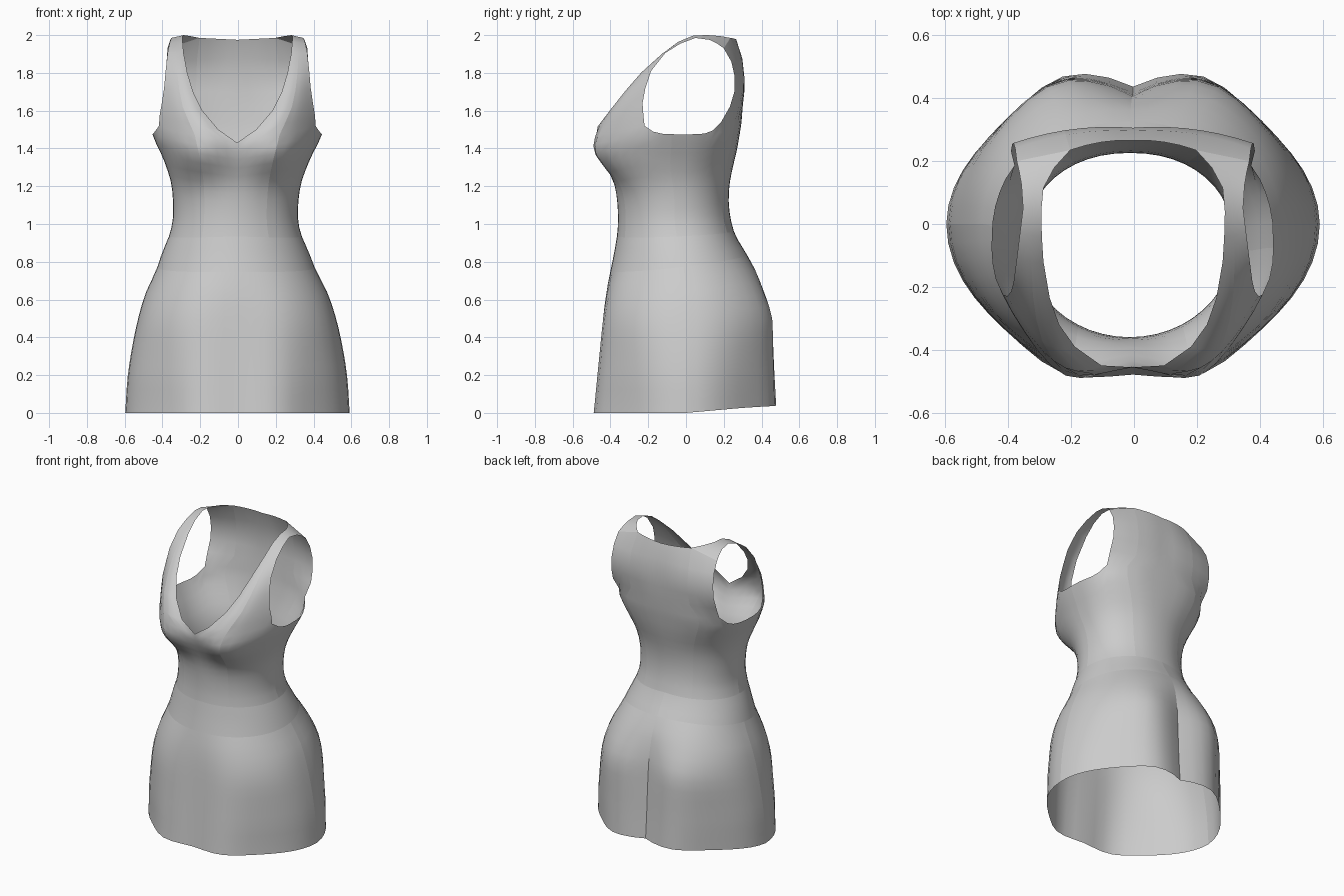
import bpy, bmesh, math
from mathutils import Vector

if "Cube" in bpy.data.objects:
    bpy.data.objects.remove(bpy.data.objects["Cube"])

N = 24  # columns from centre front to centre back (half the body)

# height, half width, y of widest point, centre-front y, centre-back y
PROFILE = [
    (0.00, .594, .00, -.475, .452), (0.20, .580, .00, -.458, .438),
    (0.40, .547, .00, -.442, .428), (0.55, .510, .00, -.430, .418),
    (0.65, .475, .00, -.418, .400), (0.75, .425, -.01, -.400, .370),
    (0.85, .388, -.03, -.380, .315), (0.94, .350, -.05, -.365, .262),
    (1.02, .332, -.06, -.360, .238), (1.12, .332, -.06, -.364, .226),
    (1.22, .345, -.06, -.380, .232), (1.31, .375, -.06, -.415, .250),
    (1.38, .405, -.06, -.440, .267), (1.48, .450, -.07, -.450, .285),
    (1.56, .440, -.07, -.430, .297)]

cloth = bpy.data.materials.new("grey cloth")
cloth.diffuse_color = (.6, .6, .6, 1)
cloth.use_nodes = True
cloth.node_tree.nodes["Principled BSDF"].inputs["Base Color"].default_value = cloth.diffuse_color


def sample(z):
    """Smooth interpolation of the profile at height z."""
    z = min(max(z, PROFILE[0][0]), PROFILE[-1][0])
    k = max(i for i in range(len(PROFILE) - 1) if PROFILE[i][0] <= z)
    p1, p2 = PROFILE[k], PROFILE[k + 1]
    p0, p3 = PROFILE[max(k - 1, 0)], PROFILE[min(k + 2, len(PROFILE) - 1)]
    h = p2[0] - p1[0]
    f = (z - p1[0]) / h
    out = []
    for j in range(1, 5):
        m1 = (p2[j] - p0[j]) / (p2[0] - p0[0]) * h
        m2 = (p3[j] - p1[j]) / (p3[0] - p1[0]) * h
        out.append((2*f**3 - 3*f*f + 1) * p1[j] + (f**3 - 2*f*f + f) * m1
                   + (3*f*f - 2*f**3) * p2[j] + (f**3 - f*f) * m2)
    return out


def gauss(v, centre, width):
    return math.exp(-((v - centre) / width) ** 2)


def ramp(v, a, b):
    return min(max((v - a) / (b - a), 0), 1)


def body(i, z):
    """Point on the body surface at column i and height z."""
    a, yc, yf, yb = sample(z)
    t = math.pi * i / N
    s, c = max(math.sin(t), 0), math.cos(t)
    if c >= 0:
        x, y = a * s, yc + (yf - yc) * c
        y -= .093 * gauss(x, .225, .145) * gauss(z, 1.385, .14)          # bust
        y -= .043 * gauss(x, .23, .15) * max(0, 1 - z / .75) ** .6 * c ** .3  # flare
    else:
        e = 1 - .07 * ramp(z, .8, .95) - .22 * ramp(z, 1.28, 1.54)       # squarer back
        x, y = a * s ** e, yc + (yb - yc) * (-c) ** e
        fade = 1 - ramp(z, .52, .82)
        y += .06 * gauss(x, .235, .165) * fade * min(1, -3 * c)          # seat
        y -= .02 * math.exp(-x / .04) * fade                             # centre-back fold
    # hips fuller on the diagonals, drawn in at the hem
    d = 1 + (.038 * gauss(z, .5, .18) - .025 * gauss(z, 0, .15)) * (2 * s * c) ** 2
    return Vector((0 if i in (0, N) else x * d, y * d, z))


def ring_rows(bottom, top, rows, c0=0, c1=N):
    return [[body(i, bottom(i) + (top(i) - bottom(i)) * r / rows)
             for i in range(c0, c1 + 1)] for r in range(rows + 1)]


def add_grid(bm, rows, seams=()):
    """Quads over rows of points; seam columns are marked to be split."""
    vs = [[bm.verts.new(p) for p in row] for row in rows]
    for r in range(len(vs) - 1):
        for c in range(len(vs[0]) - 1):
            bm.faces.new((vs[r][c], vs[r][c+1], vs[r+1][c+1], vs[r+1][c]))
        for c in seams:
            bm.edges.get((vs[r][c], vs[r+1][c])).smooth = False


def finish(name, bm):
    """Mirror to the other side, weld, lean slightly, open seams, smooth."""
    copy = bmesh.ops.duplicate(bm, geom=bm.verts[:] + bm.edges[:] + bm.faces[:])["geom"]
    for g in copy:
        if isinstance(g, bmesh.types.BMVert):
            g.co.x = -g.co.x
    bmesh.ops.reverse_faces(bm, faces=[g for g in copy if isinstance(g, bmesh.types.BMFace)])
    bmesh.ops.remove_doubles(bm, verts=bm.verts, dist=.0005)
    for v in bm.verts:
        v.co.x -= .003 + .011 * gauss(v.co.z, .97, .35)
    bmesh.ops.split_edges(bm, edges=[e for e in bm.edges
                                     if not e.smooth and len(e.link_faces) == 2])
    me = bpy.data.meshes.new(name)
    bm.to_mesh(me)
    bm.free()
    me.materials.append(cloth)
    ob = bpy.data.objects.new(name, me)
    bpy.context.collection.objects.link(ob)
    bpy.context.view_layer.objects.active = ob
    ob.select_set(True)
    bpy.ops.object.shade_smooth_by_angle(angle=math.radians(35))
    ob.select_set(False)


def backness(i):
    return (1 - math.cos(math.pi * i / N)) / 2


# Edge heights around the body
def hem(i): return .04 * max(0, 2 * backness(i) - 1)
def band_low(i): return .745 + .085 * backness(i) ** 1.6
def band_high(i): return .935 - .015 * math.sin(math.pi * i / N) + .028 * backness(i)


ARM_F, ARM_B = 9, 17  # columns where the armhole starts and ends


def bodice_top(i):
    if i <= ARM_F:
        return 1.43 + .09 * i / ARM_F
    if i >= ARM_B:
        return 1.54
    k = (i - 13) / 4
    return 1.475 + (.045 if k < 0 else .065) * k ** 4


# Skirt
bm = bmesh.new()
add_grid(bm, ring_rows(hem, band_low, 12), seams=(12, N))
finish("skirt", bm)

# Waistband
bm = bmesh.new()
add_grid(bm, ring_rows(band_low, band_high, 3), seams=(N,))
finish("waistband", bm)

# Bodice: lower wrap
bm = bmesh.new()
add_grid(bm, ring_rows(band_high, bodice_top, 11), seams=(4, 12, 20))

# Bodice front and shoulder strap: neckline point, armhole point, outward bulge
STRAP = [
    ((.100, -.450, 1.500), (.412, -.225, 1.57), .088),
    ((.185, -.390, 1.600), (.400, -.230, 1.64), .055),
    ((.235, -.320, 1.700), (.388, -.215, 1.72), .032),
    ((.265, -.235, 1.800), (.380, -.185, 1.81), .016),
    ((.285, -.120, 1.905), (.370, -.110, 1.905), .006),
    ((.290, -.040, 1.965), (.360, -.030, 1.955), 0),
    ((.292, .040, 1.998), (.350, .050, 1.985), 0),
    ((.285, .115, 2.000), (.355, .125, 1.975), 0),
    ((.250, .180, 1.995), (.362, .165, 1.955), 0),
    ((.200, .235, 1.985), (.370, .200, 1.930), 0)]
rows = [[body(i, bodice_top(i)) for i in range(ARM_F + 1)]]
for inner, outer, b in STRAP:
    row = []
    for k in range(ARM_F + 1):
        u = k / ARM_F
        row.append(Vector(inner).lerp(Vector(outer), u)
                   + Vector((.15, -1, 0)) * b * 4 * u * (1 - u) * (1.25 - .6 * u))
    rows.append(row)
add_grid(bm, rows, seams=(4,))

# Bodice back: armhole point and centre-back point
BACK = [((.388, .232, 1.62), (0, .300, 1.62)), ((.384, .256, 1.70), (0, .306, 1.70)),
        ((.380, .258, 1.78), (0, .306, 1.78)), ((.375, .240, 1.86), (0, .296, 1.88))]
n = N - ARM_B
rows = [[body(i, bodice_top(i)) for i in range(ARM_B, N + 1)]]
for outer, centre in BACK:
    rows.append([Vector(outer).lerp(Vector(centre), u / n)
                 + Vector((0, .02 * 4 * (u / n) * (1 - u / n), 0)) for u in range(n + 1)])
# neckline: strap end, then a shallow curve to centre back
corner, tip, mid = Vector((.20, .235, 1.985)), Vector((.37, .20, 1.93)), Vector((0, .266, 1.975))
top = []
for u in range(n + 1):
    w = (u - 3) / (n - 3)
    top.append(tip.lerp(corner, u / 3) if u <= 3 else
               corner.lerp(mid, w) + Vector((0, .04 * w * (1 - w), 0)))
rows.append(top)
add_grid(bm, rows, seams=(3,))
finish("bodice", bm)
